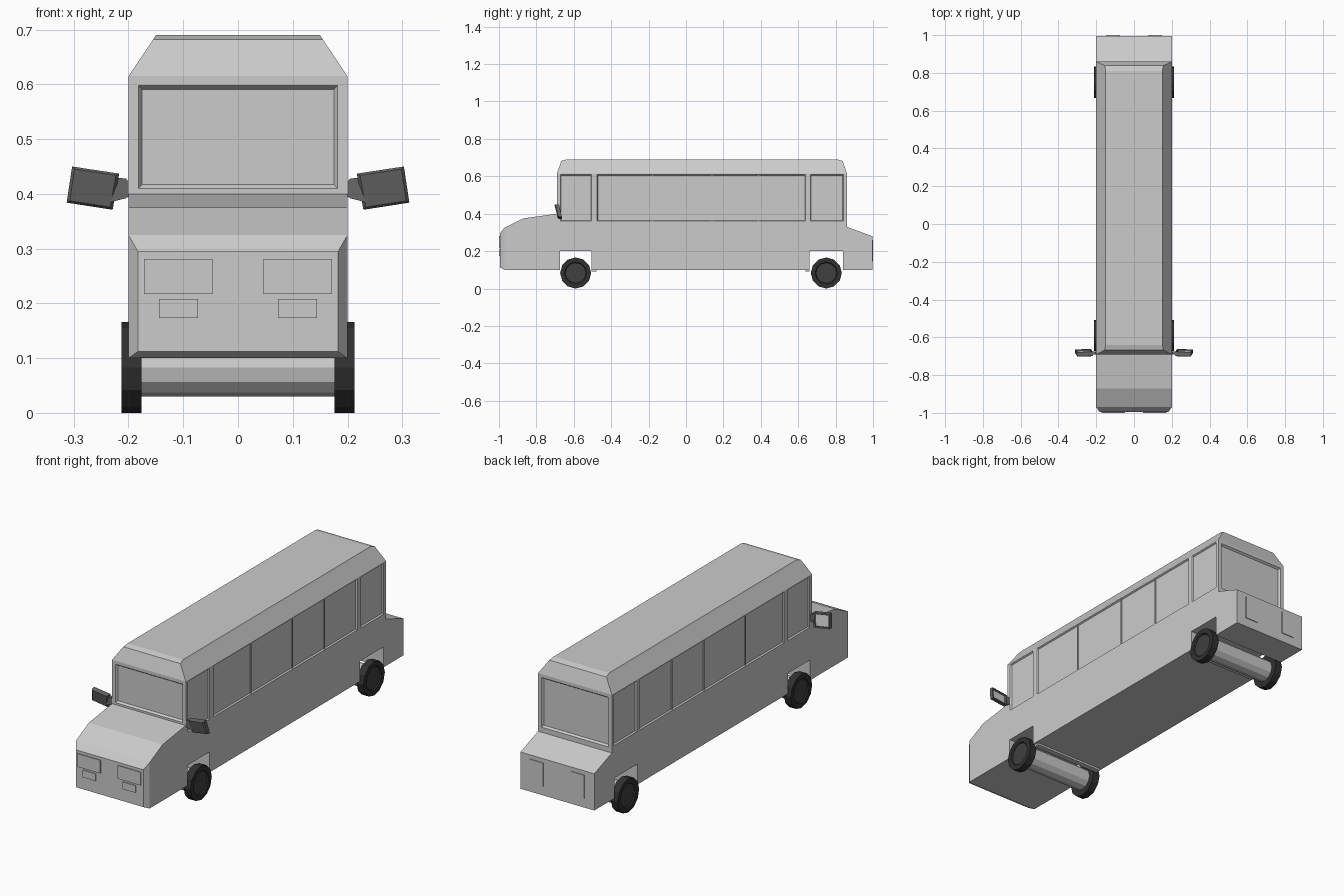
import bpy, bmesh, math
from mathutils import Vector, Matrix

if "Cube" in bpy.data.objects:
    bpy.data.objects.remove(bpy.data.objects["Cube"])


def material(name, v):
    m = bpy.data.materials.new(name)
    m.diffuse_color = (v, v, v, 1)
    m.use_nodes = True
    m.node_tree.nodes["Principled BSDF"].inputs["Base Color"].default_value = m.diffuse_color
    return m


DARK = material("dark_plastic", 0.14)
TYRE = material("tyre_black", 0.03)
HUB = material("hub_dark", 0.05)


def finish(bm, name, *mats):
    bmesh.ops.recalc_face_normals(bm, faces=bm.faces)
    me = bpy.data.meshes.new(name)
    bm.to_mesh(me)
    bm.free()
    for m in mats:
        me.materials.append(m)
    ob = bpy.data.objects.new(name, me)
    bpy.context.collection.objects.link(ob)
    return ob


def loft(bm, a, b):
    """Closed solid between two matching loops; returns the two caps."""
    va, vb = [bm.verts.new(p) for p in a], [bm.verts.new(p) for p in b]
    n = len(a)
    for i in range(n):
        j = (i + 1) % n
        bm.faces.new((va[i], va[j], vb[j], vb[i]))
    return bm.faces.new(va), bm.faces.new(vb)


def box(bm, x0, x1, y0, y1, z0, z1):
    loop = lambda z: [(x0, y0, z), (x1, y0, z), (x1, y1, z), (x0, y1, z)]
    loft(bm, loop(z0), loop(z1))


def extrude_to(bm, face, x, y, z):
    """Extrude a cap; x, y, z are (low, high) targets for its corners."""
    c = face.calc_center_median()
    new = bmesh.ops.extrude_discrete_faces(bm, faces=[face])["faces"][0]
    for v in new.verts:
        v.co = [t[1] if v.co[i] > c[i] else t[0] for i, t in enumerate((x, y, z))]
    return new


# Body: side profile with wheel arches, then roof and nose drawn out of it
profile = [(-.97, .1), (-.675, .1), (-.675, .2), (-.505, .2), (-.505, .1),
           (.66, .1), (.66, .2), (.84, .2), (.84, .1), (.996, .1),
           (.996, .28), (.86, .33), (.86, .615), (-.69, .615), (-.69, .4),
           (-.87, .375), (-.97, .325)]
bm = bmesh.new()
loft(bm, [(-.2, y, z) for y, z in profile], [(.2, y, z) for y, z in profile])
bm.faces.ensure_lookup_table()
roof = next(f for f in bm.faces if all(v.co.z > .61 for v in f.verts))
nose = next(f for f in bm.faces if all(v.co.y < -.96 for v in f.verts))
roof = extrude_to(bm, roof, (-.155, .155), (-.667, .838), (.682, .682))
extrude_to(bm, roof, (-.15, .15), (-.64, .81), (.69, .69))
extrude_to(bm, nose, (-.183, .183), (-.995, -.995), (.112, .295))
body = finish(bm, "body")

# Window recesses, cut with tapered blocks
bm = bmesh.new()


def recess(axis, wall, sign, lo, hi, z0, z1, depth, slope):
    def loop(offset, t):
        pts = [(lo + t, z0 + t), (hi - t, z0 + t), (hi - t, z1 - t), (lo + t, z1 - t)]
        w = wall + sign * offset
        return [(w, p, z) if axis == 0 else (p, w, z) for p, z in pts]
    loft(bm, loop(depth, -slope), loop(-depth, slope))


for s in (-1, 1):
    for y0, y1 in ((-.672, -.505), (-.475, .64), (.665, .842)):
        recess(0, s * .2, s, y0, y1, .36, .609, .007, .004)
recess(1, -.69, -1, -.182, .182, .41, .598, .01, .007)
recess(1, .86, 1, -.182, .182, .355, .598, .01, .007)
cutter = finish(bm, "window_cutter")
cutter.hide_render = True
cutter.hide_set(True)
cut = body.modifiers.new("windows", "BOOLEAN")
cut.operation, cut.solver, cut.object = "DIFFERENCE", "EXACT", cutter

# Thin dividers between the side panes
bm = bmesh.new()
for s in (-1, 1):
    for y in (-.18, .14, .388):
        x0, x1 = sorted((s * .19, s * .197))
        box(bm, x0, x1, y - .003, y + .003, .358, .611)
finish(bm, "window_dividers")

# Lamps front and rear
for name, x0, x1, y0, y1, z0, z1 in (
        ("headlights", .047, .172, -1, -.98, .217, .281),
        ("fog_lights", .073, .144, -1, -.98, .173, .208),
        ("tail_lights", .075, .147, .98, 1, .145, .26)):
    bm = bmesh.new()
    box(bm, x0, x1, y0, y1, z0, z1)
    box(bm, -x1, -x0, y0, y1, z0, z1)
    finish(bm, name)

# Small lips under the floor beside the arches
bm = bmesh.new()
for y0, y1 in ((-.505, -.478), (.638, .66)):
    box(bm, -.19, .19, y0, y1, .09, .105)
finish(bm, "floor_lips")

# Wheels and axles
SIDES = 12
for label, y in (("front", -.59), ("rear", .75)):
    def ring(x, r):
        return [(x, y + r * math.cos(2 * math.pi * i / SIDES),
                 .083 + r * math.sin(2 * math.pi * i / SIDES)) for i in range(SIDES)]
    bm = bmesh.new()
    loft(bm, ring(-.18, .053), ring(.18, .053))
    finish(bm, label + "_axle")
    for s, side in ((-1, "left"), (1, "right")):
        bm = bmesh.new()
        _, cap = loft(bm, ring(s * .176, .083), ring(s * .213, .083))
        bmesh.ops.recalc_face_normals(bm, faces=bm.faces)
        bmesh.ops.inset_region(bm, faces=[cap], thickness=.024)
        bmesh.ops.inset_region(bm, faces=[cap], thickness=.004, depth=-.006)
        cap.material_index = 1
        finish(bm, f"{label}_{side}_wheel", TYRE, HUB)

# Wing mirrors: leaning housing with sunken glass, on a short stalk
for s, side in ((-1, "left"), (1, "right")):
    bm = bmesh.new()
    quad = [(.217, .437), (.303, .45), (.313, .384), (.229, .371)]

    def plate(y, k):
        return [(s * (.266 + (x - .266) * k), y - (z - .41) * .22, .411 + (z - .411) * k)
                for x, z in quad]
    loft(bm, plate(-.694, .88), plate(-.688, 1))
    _, glass = loft(bm, plate(-.688, 1), plate(-.67, 1))
    bmesh.ops.remove_doubles(bm, verts=bm.verts, dist=1e-5)
    inner = [f for f in bm.faces if len(f.verts) == 4 and
             all(abs(v.co.y + .688 + (v.co.z - .41) * .22) < .001 for v in f.verts)]
    bmesh.ops.delete(bm, geom=inner, context="FACES_ONLY")
    bmesh.ops.recalc_face_normals(bm, faces=bm.faces)
    bm.faces.ensure_lookup_table()
    back = max(bm.faces, key=lambda f: f.calc_center_median().y)
    bmesh.ops.inset_region(bm, faces=[back], thickness=.009)
    bmesh.ops.inset_region(bm, faces=[back], thickness=.002, depth=-.006)
    back.material_index = 1
    finish(bm, side + "_mirror", DARK, material(side + "_glass", .6))

    bm = bmesh.new()
    stalk = [(.196, .418), (.205, .428), (.226, .43), (.232, .385), (.205, .392), (.196, .397)]
    loft(bm, [(s * x, -.69, z) for x, z in stalk], [(s * x, -.674, z) for x, z in stalk])
    finish(bm, side + "_mirror_stalk", DARK)
